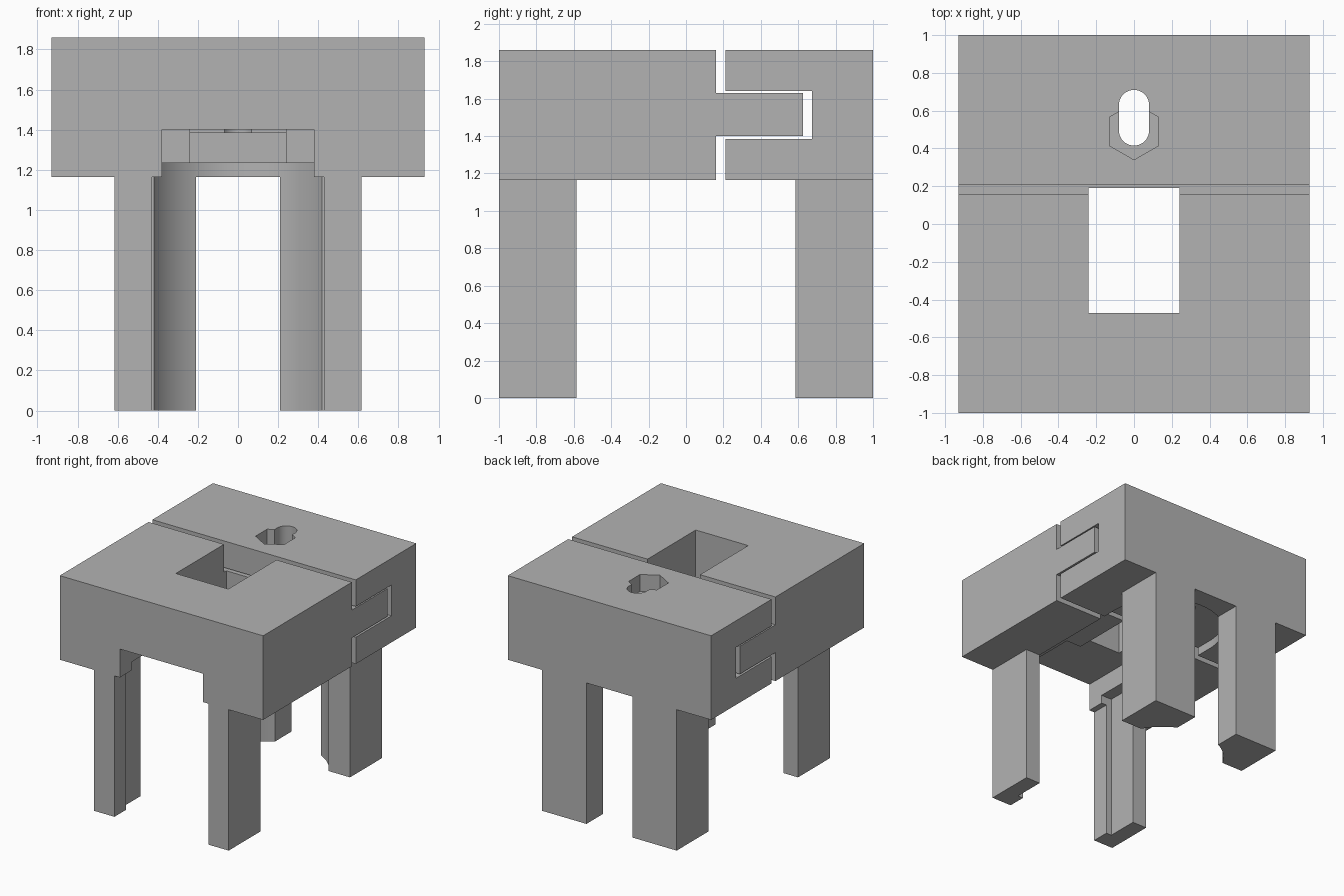
import bpy, bmesh
from math import sin, cos, pi
from mathutils import Vector

cube = bpy.data.objects.get("Cube")
if cube:
    bpy.data.objects.remove(cube, do_unlink=True)

grey = bpy.data.materials.new("grey")
grey.use_nodes = True
colour = (0.45, 0.45, 0.45, 1)
grey.diffuse_color = colour
grey.node_tree.nodes["Principled BSDF"].inputs["Base Color"].default_value = colour


def prism(name, points, direction):
    """Extrude a closed outline along a vector."""
    bm = bmesh.new()
    face = bm.faces.new([bm.verts.new(p) for p in points])
    new = bmesh.ops.extrude_face_region(bm, geom=[face])["geom"]
    bmesh.ops.translate(bm, vec=Vector(direction),
                        verts=[v for v in new if isinstance(v, bmesh.types.BMVert)])
    bmesh.ops.recalc_face_normals(bm, faces=bm.faces)
    mesh = bpy.data.meshes.new(name)
    bm.to_mesh(mesh)
    bm.free()
    mesh.materials.append(grey)
    obj = bpy.data.objects.new(name, mesh)
    bpy.context.collection.objects.link(obj)
    return obj


def upright(name, outline, z0, z1):
    return prism(name, [(x, y, z0) for x, y in outline], (0, 0, z1 - z0))


def box(name, x0, x1, y0, y1, z0, z1):
    return upright(name, [(x0, y0), (x1, y0), (x1, y1), (x0, y1)], z0, z1)


def arc(cy, r, start, end, steps):
    angles = [start + (end - start) * i / steps for i in range(steps + 1)]
    return [(r * cos(a), cy + r * sin(a)) for a in angles]


def combine(obj, others, operation):
    """Apply booleans and remove the helper solids."""
    for other in others:
        mod = obj.modifiers.new(operation, "BOOLEAN")
        mod.operation, mod.solver, mod.object = operation, "EXACT", other
    graph = bpy.context.evaluated_depsgraph_get()
    obj.data = bpy.data.meshes.new_from_object(obj.evaluated_get(graph))
    obj.modifiers.clear()
    for other in others:
        bpy.data.objects.remove(other, do_unlink=True)


W, BOTTOM, TOP = 0.93, 1.165, 1.86


def block(name, profile):
    return prism(name, [(-W, y, z) for y, z in profile], (2 * W, 0, 0))


def legs(x_in, y0, y1):
    return [box("leg", min(s * x_in, s * 0.615), max(s * x_in, s * 0.615),
                y0, y1, 0, BOTTOM + 0.04) for s in (-1, 1)]


# Front half with its tongue, back half with the matching slot
front = block("front_half", [(-1, BOTTOM), (0.16, BOTTOM), (0.16, 1.4), (0.625, 1.4),
                             (0.625, 1.63), (0.16, 1.63), (0.16, TOP), (-1, TOP)])
back = block("back_half", [(1, BOTTOM), (0.21, BOTTOM), (0.21, 1.385), (0.675, 1.385),
                           (0.675, 1.64), (0.21, 1.64), (0.21, TOP), (1, TOP)])
combine(front, legs(0.43, -1, -0.585), "UNION")
combine(back, legs(0.21, 0.585, 1), "UNION")


# Shared cavities
def channel():
    outline = [(-0.48, -0.85), (0.48, -0.85)] + arc(0.35, 0.48, 0, pi, 48)
    return upright("channel", outline, -0.1, 1.235)


def bolt_slot():
    outline = arc(0.495, 0.08, -pi, 0, 16) + arc(0.63, 0.08, 0, pi, 16)
    return upright("bolt_slot", outline, 1, 2)


front_notch = box("front_notch", -0.38, 0.38, -1.1, -0.37, 1, 1.4)
window = box("window", -0.24, 0.24, -0.47, 0.19, 1, 2)
nut_pocket = upright("nut_pocket", arc(0.49, 0.15, pi / 2, pi / 2 + 5 * pi / 3, 5), 1.72, 2)
combine(front, [channel(), front_notch, window, bolt_slot()], "DIFFERENCE")
combine(back, [channel(), bolt_slot(), nut_pocket], "DIFFERENCE")

# Smooth curved walls, crisp edges elsewhere
bpy.ops.object.select_all(action="DESELECT")
for obj in (front, back):
    obj.select_set(True)
bpy.context.view_layer.objects.active = front
bpy.ops.object.shade_smooth_by_angle(angle=pi / 6)
